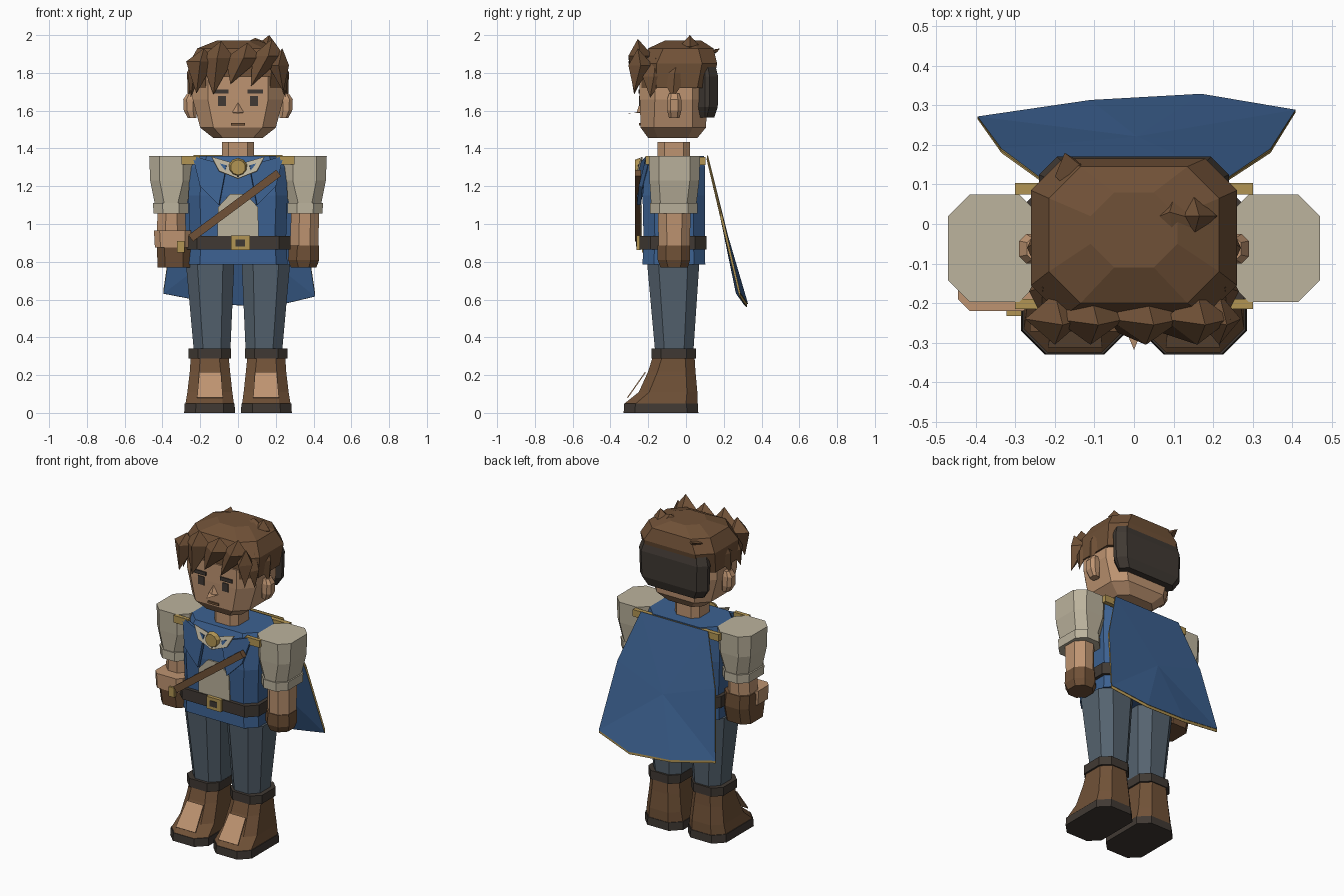
import bpy, bmesh, math
from mathutils import Vector


def make_material(name, rgb):
    m = bpy.data.materials.new(name)
    lin = [((c / 255 + 0.055) / 1.055) ** 2.4 for c in rgb]
    m.diffuse_color = (*lin, 1)
    return m


SKIN = make_material("skin", (190, 148, 113))
BROWN = make_material("brown", (112, 81, 55))
DARK = make_material("charcoal", (64, 57, 51))
CREAM = make_material("cream", (188, 179, 157))
BLUE = make_material("blue", (60, 97, 145))
SLATE = make_material("slate", (85, 99, 111))
GOLD = make_material("gold", (178, 149, 84))


def finish(bm, name, *mats):
    bmesh.ops.recalc_face_normals(bm, faces=bm.faces[:])
    me = bpy.data.meshes.new(name)
    bm.to_mesh(me)
    bm.free()
    for m in mats:
        me.materials.append(m)
    ob = bpy.data.objects.new(name, me)
    bpy.context.collection.objects.link(ob)
    return ob


def loft(name, mat, rings, s=1):
    """Stack of eight-sided sections: (x0, x1, y0, y1, z, chamfer)."""
    bm = bmesh.new()
    loops = []
    for x0, x1, y0, y1, z, c in rings:
        pts = [(x0 + c, y0), (x1 - c, y0), (x1, y0 + c), (x1, y1 - c),
               (x1 - c, y1), (x0 + c, y1), (x0, y1 - c), (x0, y0 + c)]
        loops.append([bm.verts.new((s * x, y, z)) for x, y in pts])
    for a, b in zip(loops, loops[1:]):
        for i in range(8):
            j = (i + 1) % 8
            bm.faces.new((a[i], a[j], b[j], b[i]))
    bm.faces.new(loops[0])
    bm.faces.new(loops[-1])
    return finish(bm, name, mat)


def box(name, mat, x0, x1, y0, y1, z0, z1, s=1):
    bm = bmesh.new()
    bmesh.ops.create_cube(bm, size=1)
    for v in bm.verts:
        v.co = (s * ((x0 + x1) / 2 + v.co.x * (x1 - x0)),
                (y0 + y1) / 2 + v.co.y * (y1 - y0),
                (z0 + z1) / 2 + v.co.z * (z1 - z0))
    return finish(bm, name, mat)


def sheet(name, mat, pts, thick=0.008, s=1):
    """Thin plate through the given points."""
    bm = bmesh.new()
    bm.faces.new([bm.verts.new((s * x, y, z)) for x, y, z in pts])
    ob = finish(bm, name, mat)
    mod = ob.modifiers.new("thickness", 'SOLIDIFY')
    mod.thickness, mod.offset = thick, 0
    return ob


def spike(name, mat, mid, top, tip, rx, ry):
    """Four-sided double pyramid."""
    bm = bmesh.new()
    m = Vector(mid)
    ring = [bm.verts.new(m + Vector(d)) for d in
            ((rx, 0, 0), (0, ry, 0), (-rx, 0, 0), (0, -ry, 0))]
    for apex in (bm.verts.new(top), bm.verts.new(tip)):
        for i in range(4):
            bm.faces.new((ring[i], ring[(i + 1) % 4], apex))
    return finish(bm, name, mat)


# Boots, legs, sleeves and other paired parts
for side, s in (("left", -1), ("right", 1)):
    loft(side + "_sole", DARK, [(.016, .285, -.33, .065, 0, .06),
                                (.018, .282, -.328, .063, .05, .06)], s)
    loft(side + "_boot", BROWN, [(.022, .278, -.325, .06, .05, .06),
                                 (.03, .268, -.25, .06, .11, .055),
                                 (.042, .255, -.2, .05, .22, .05),
                                 (.05, .25, -.175, .045, .3, .05)], s)
    sheet(side + "_toe_plate", SKIN, [(.08, -.31, .08), (.217, -.31, .08),
                                      (.205, -.215, .215), (.09, -.215, .215)], .006, s)
    loft(side + "_boot_cuff", DARK, [(.038, .262, -.183, .052, .288, .05),
                                     (.038, .262, -.183, .052, .342, .05)], s)
    loft(side + "_leg", SLATE, [(.04, .235, -.165, .04, .34, .05),
                                (.02, .275, -.205, .07, .785, .06)], s)
    loft(side + "_sleeve", CREAM, [(.27, .44, -.185, .055, 1.105, .05),
                                   (.24, .465, -.193, .07, 1.23, .05),
                                   (.235, .47, -.197, .075, 1.36, .055)], s)
    loft(side + "_sleeve_cuff", CREAM, [(.262, .447, -.19, .06, 1.055, .05),
                                        (.262, .45, -.19, .06, 1.11, .05)], s)
    # Face features
    loft(side + "_ear", SKIN, [(.22, .265, -.09, -.035, 1.56, .012),
                               (.22, .287, -.1, -.025, 1.6, .018),
                               (.22, .29, -.1, -.025, 1.66, .018),
                               (.22, .27, -.09, -.035, 1.69, .012)], s)
    box(side + "_eye", DARK, .063, .105, -.249, -.241, 1.625, 1.678, s)
    box(side + "_eyebrow", DARK, .05, .133, -.252, -.243, 1.69, 1.712, s)
    # Coat lapels, collar points and shoulder bars
    sheet(side + "_lapel", BLUE, [(.24, -.2, 1.36), (.06, -.245, 1.31),
                                  (.1, -.25, 1.1), (.2, -.24, 1.2)], .02, s)
    sheet(side + "_collar_point", CREAM, [(.02, -.235, 1.32), (.14, -.235, 1.355),
                                          (.1, -.255, 1.28), (0, -.26, 1.24)], .008, s)
    box(side + "_shoulder_bar", GOLD, .2, .3, -.215, -.19, 1.315, 1.36, s)

# Tunic with chest panel
loft("tunic", BLUE, [(-.262, .262, -.23, .102, .785, .06),
                     (-.255, .255, -.225, .1, .93, .06),
                     (-.262, .262, -.23, .1, 1.15, .06),
                     (-.255, .255, -.215, .1, 1.3, .07),
                     (-.235, .235, -.19, .095, 1.36, .07)])
sheet("chest_panel", CREAM, [(-.11, -.236, .93), (.11, -.236, .93), (.105, -.238, 1.09),
                             (.04, -.24, 1.16), (-.04, -.24, 1.16), (-.105, -.238, 1.09)])
loft("belt", DARK, [(-.278, .278, -.247, .108, .865, .06),
                    (-.278, .278, -.247, .108, .937, .06)])
box("buckle", GOLD, -.037, .063, -.262, -.24, .862, .938)
box("buckle_center", DARK, -.012, .038, -.266, -.26, .882, .918)

# Diagonal chest strap
a, b = Vector((-.25, -.255, .925)), Vector((.215, -.255, 1.27))
strap = box("chest_strap", BROWN, -.29, .29, -.016, .016, -.021, .021)
strap.location = (a + b) / 2
strap.rotation_euler = (0, -math.atan2(b.z - a.z, b.x - a.x), 0)

# Round clasp
bm = bmesh.new()
bmesh.ops.create_cone(bm, cap_ends=True, segments=10, radius1=.05, radius2=.04, depth=.025)
clasp = finish(bm, "clasp", GOLD)
clasp.location, clasp.rotation_euler = (0, -.257, 1.3), (math.pi / 2, 0, 0)

# Straight right arm, bent left arm
loft("right_forearm", SKIN, [(.278, .425, -.145, .02, .88, .045),
                             (.28, .43, -.15, .025, 1.08, .045)])
loft("right_glove", BROWN, [(.28, .415, -.135, .01, .77, .04),
                            (.265, .43, -.15, .022, .81, .045),
                            (.27, .428, -.15, .022, .885, .045)])
loft("left_forearm", SKIN, [(-.43, -.275, -.15, .02, .95, .045),
                            (-.425, -.28, -.15, .025, 1.08, .045)])
loft("left_hand", SKIN, [(-.44, -.25, -.22, -.06, .875, .03),
                         (-.445, -.25, -.22, -.06, .965, .03)])
loft("left_glove", BROWN, [(-.425, -.25, -.2, .0, .77, .04),
                           (-.43, -.25, -.215, .025, .875, .04),
                           (-.435, -.26, -.1, .025, .96, .04)])
box("left_hand_plate", GOLD, -.322, -.284, -.232, -.215, .85, .91)

# Neck and head
loft("neck", SKIN, [(-.085, .085, -.15, .022, 1.33, .035), (-.085, .085, -.15, .022, 1.435, .035)])
loft("head", SKIN, [(-.13, .13, -.2, .06, 1.455, .05),
                    (-.2, .2, -.24, .105, 1.51, .07),
                    (-.24, .24, -.245, .115, 1.66, .08),
                    (-.24, .24, -.245, .115, 1.78, .08)])
spike("nose", SKIN, (0, -.242, 1.59), (0, -.242, 1.65), (0, -.318, 1.585), .032, .02)
box("mouth", BROWN, -.037, .037, -.25, -.235, 1.522, 1.535)

# Hair cap, back panel and spikes
loft("hair_cap", BROWN, [(-.25, .25, -.235, .14, 1.72, .08),
                         (-.26, .26, -.235, .165, 1.85, .08),
                         (-.215, .215, -.2, .145, 1.93, .08),
                         (-.11, .11, -.11, .08, 1.972, .06)])
loft("back_hair", DARK, [(-.2, .2, .06, .15, 1.565, .04),
                         (-.235, .235, .055, .168, 1.62, .045),
                         (-.24, .24, .055, .17, 1.78, .045),
                         (-.22, .22, .06, .155, 1.84, .04)])
for i, (x, zm, zt, tx, zb, w) in enumerate([
        (-.2, 1.86, 1.93, -.22, 1.69, .075), (-.11, 1.88, 1.97, -.13, 1.685, .09),
        (.03, 1.88, 1.96, -.04, 1.74, .095), (.16, 1.89, 1.98, .07, 1.73, .085),
        (.215, 1.84, 1.93, .24, 1.7, .055)]):
    spike(f"fringe_{i + 1}", BROWN, (x, -.24, zm), (x + .02, -.255, zt), (tx, -.275, zb), w, .065)
for i, s in enumerate((-1, 1)):
    spike(f"sideburn_{i + 1}", BROWN, (s * .235, -.06, 1.8), (s * .24, -.04, 1.88),
          (s * .265, -.07, 1.665), .035, .08)
    spike(f"temple_{i + 1}", BROWN, (s * .235, -.17, 1.78), (s * .23, -.16, 1.88),
          (s * .25, -.19, 1.67), .03, .06)
for i, (mid, tip, w) in enumerate([((.1, .01, 1.96), (.09, .03, 1.985), .06),
                                   ((.15, .02, 1.94), (.165, .02, 2.0), .06),
                                   ((-.15, .12, 1.91), (-.175, .18, 1.93), .05)]):
    spike(f"tuft_{i + 1}", BROWN, mid, tip, (mid[0], mid[1], 1.88), w, w * .9)

# Cape with a gold border on both faces
box("cape_bar", GOLD, -.3, .3, .075, .104, 1.312, 1.355)
bm = bmesh.new()
outline = [(-.235, .112, 1.355), (-.335, .185, 1.05), (-.395, .268, .64), (-.11, .308, .585),
           (.17, .324, .568), (.408, .285, .625), (.345, .185, 1.05), (.235, .112, 1.355)]
face = bm.faces.new([bm.verts.new(p) for p in outline])
rim = bmesh.ops.inset_individual(bm, faces=[face], thickness=.036)["faces"]
for f in rim:
    f.material_index = 1
bmesh.ops.poke(bm, faces=[face])
cape = finish(bm, "cape", BLUE, GOLD)
mod = cape.modifiers.new("thickness", 'SOLIDIFY')
mod.thickness, mod.offset = .018, 0
